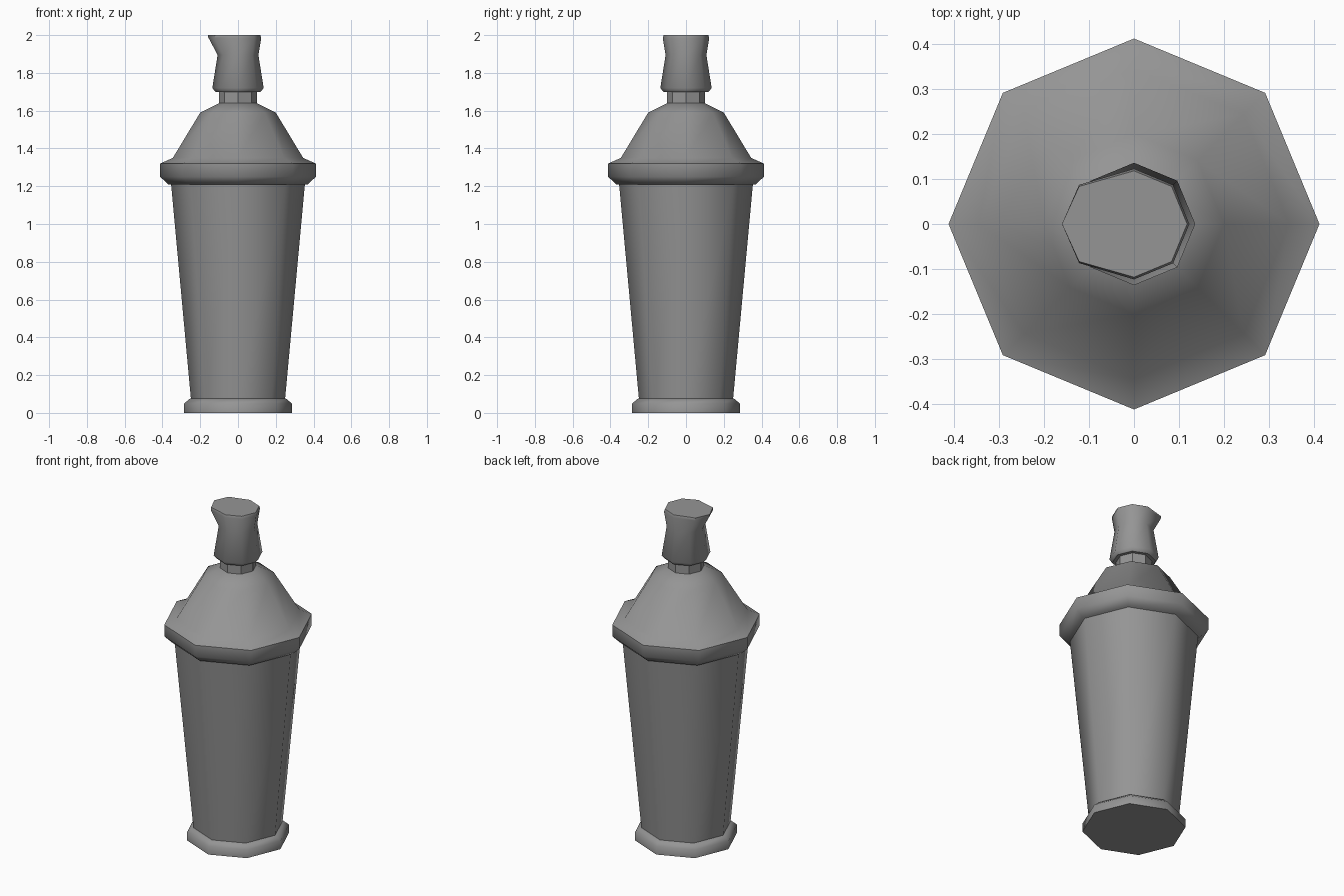
import bpy
import bmesh
import math

SIDES = 8

cube = bpy.data.objects.get("Cube")
if cube:
    bpy.data.objects.remove(cube, do_unlink=True)

steel = bpy.data.materials.new("brushed grey metal")
steel.use_nodes = True
grey = (0.3, 0.3, 0.3, 1)
steel.diffuse_color = grey
steel.node_tree.nodes["Principled BSDF"].inputs["Base Color"].default_value = grey


def turned(name, profile, angle=50, shape=None):
    """Revolve (radius, height) pairs into a closed eight-sided part."""
    bm = bmesh.new()
    rings = []
    for r, z in profile:
        ring = []
        for i in range(SIDES):
            a = math.tau * i / SIDES
            ring.append(bm.verts.new((r * math.cos(a), r * math.sin(a), z)))
        rings.append(ring)
    for low, high in zip(rings, rings[1:]):
        for i in range(SIDES):
            j = (i + 1) % SIDES
            bm.faces.new((low[i], low[j], high[j], high[i]))
    bm.faces.new(rings[0][::-1])
    bm.faces.new(rings[-1])
    if shape:
        shape(rings)
    mesh = bpy.data.meshes.new(name)
    bm.to_mesh(mesh)
    bm.free()
    mesh.materials.append(steel)
    obj = bpy.data.objects.new(name, mesh)
    bpy.context.collection.objects.link(obj)
    bpy.ops.object.select_all(action="DESELECT")
    obj.select_set(True)
    bpy.context.view_layer.objects.active = obj
    bpy.ops.object.shade_smooth_by_angle(angle=math.radians(angle))
    return obj


def pull_spout(rings):
    """Draw the lip of the cap out towards -x."""
    for ring in rings[-2:]:
        for v in ring:
            if v.co.x < -0.1:
                v.co.x = -0.16
                v.co.z = max(v.co.z, 1.993)
            elif v.co.x < -0.05:
                v.co.x = -0.122


# Foot, tapered cup and collar
turned("foot", [(0.285, 0), (0.285, 0.05), (0.255, 0.075)])
turned("cup", [(0.248, 0.06), (0.355, 1.22)])
turned("collar_and_dome", [(0.37, 1.21), (0.412, 1.25), (0.412, 1.32),
                           (0.345, 1.35), (0.2, 1.59), (0.1, 1.64)])

# Neck and pouring cap
turned("neck", [(0.1, 1.635), (0.1, 1.71)], angle=30)
turned("pouring_cap", [(0.12, 1.7), (0.136, 1.72), (0.108, 1.895),
                       (0.123, 1.985), (0.118, 2.0)], shape=pull_spout)
